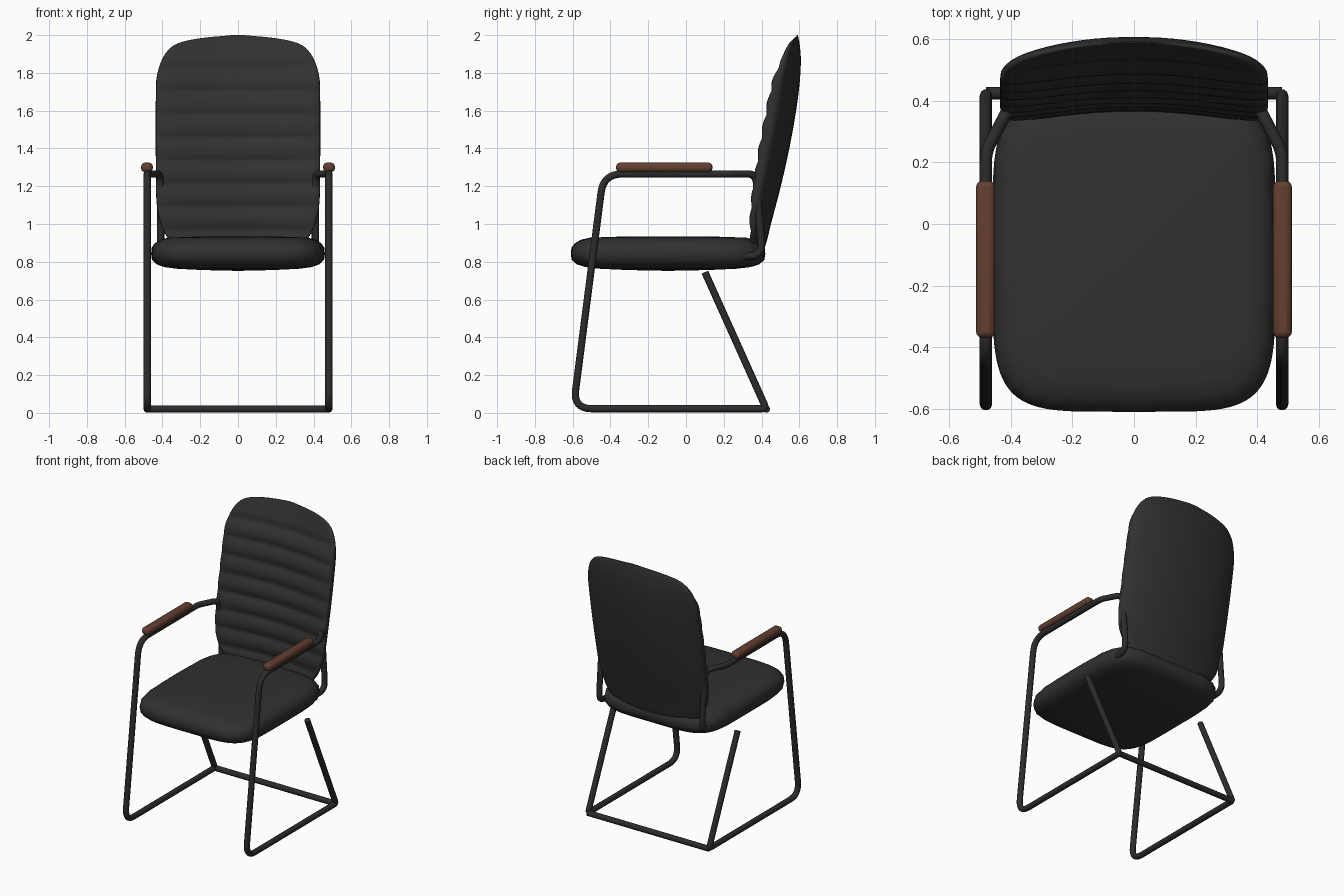
import bpy, bmesh, math
from mathutils import Vector

cube = bpy.data.objects.get("Cube")
if cube:
    bpy.data.objects.remove(cube, do_unlink=True)


def material(name, rgb):
    m = bpy.data.materials.new(name)
    m.use_nodes = True
    m.diffuse_color = (*rgb, 1)
    m.node_tree.nodes["Principled BSDF"].inputs["Base Color"].default_value = (*rgb, 1)
    return m


LEATHER = material("black leather", (0.03, 0.03, 0.03))
METAL = material("black metal", (0.025, 0.025, 0.025))
WOOD = material("brown wood", (0.125, 0.05, 0.03))


def finish(obj, mat, angle=50):
    obj.data.materials.append(mat)
    bpy.ops.object.select_all(action='DESELECT')
    obj.select_set(True)
    bpy.context.view_layer.objects.active = obj
    if obj.type == 'CURVE':
        bpy.ops.object.convert(target='MESH')
        obj = bpy.context.object
    bpy.ops.object.shade_smooth_by_angle(angle=math.radians(angle))


def loft(name, rings, mat):
    """Skin a stack of closed rings and cap both ends."""
    bm = bmesh.new()
    rows = [[bm.verts.new(p) for p in ring] for ring in rings]
    n = len(rows[0])
    for a, b in zip(rows, rows[1:]):
        for i in range(n):
            j = (i + 1) % n
            bm.faces.new((a[i], a[j], b[j], b[i]))
    bm.faces.new(rows[0][::-1])
    bm.faces.new(rows[-1])
    bmesh.ops.recalc_face_normals(bm, faces=bm.faces)
    mesh = bpy.data.meshes.new(name)
    bm.to_mesh(mesh)
    bm.free()
    obj = bpy.data.objects.new(name, mesh)
    bpy.context.collection.objects.link(obj)
    finish(obj, mat)


def spline(table, t):
    """Smooth interpolation through (position, value) pairs."""
    def slope(i):
        a, b = table[max(i - 1, 0)], table[min(i + 1, len(table) - 1)]
        return (b[1] - a[1]) / (b[0] - a[0])
    k = 0
    while k < len(table) - 2 and t > table[k + 1][0]:
        k += 1
    (t0, v0), (t1, v1) = table[k], table[k + 1]
    h = t1 - t0
    u = min(max((t - t0) / h, 0), 1)
    return (v0 * (1 + 2 * u) * (1 - u) ** 2 + h * slope(k) * u * (1 - u) ** 2
            + v1 * u * u * (3 - 2 * u) + h * slope(k + 1) * u * u * (u - 1))


def power(v, p):
    return math.copysign(abs(v) ** p, v)


def tube(name, corners, radius=0.02):
    """Round tube through (x, y, z, bend size) corners."""
    pts = []
    for i, c in enumerate(corners):
        p, d = Vector(c[:3]), c[3]
        if d == 0:
            pts.append(p)
            continue
        a = p + (Vector(corners[i - 1][:3]) - p).normalized() * d
        b = p + (Vector(corners[i + 1][:3]) - p).normalized() * d
        for s in range(9):
            u = s / 8
            pts.append(a * (1 - u) ** 2 + p * 2 * u * (1 - u) + b * u * u)
    curve = bpy.data.curves.new(name, 'CURVE')
    curve.dimensions = '3D'
    curve.bevel_depth = radius
    curve.bevel_resolution = 3
    curve.use_fill_caps = True
    line = curve.splines.new('POLY')
    line.points.add(len(pts) - 1)
    for point, p in zip(line.points, pts):
        point.co = (*p, 1)
    obj = bpy.data.objects.new(name, curve)
    bpy.context.collection.objects.link(obj)
    finish(obj, METAL)


# Seat cushion: superellipse outline, rounded rim with slight puckers
SEAT = [(0.02, 0.752), (0.4, 0.756), (0.7, 0.763), (0.85, 0.772), (0.94, 0.787),
        (0.985, 0.81), (1, 0.842), (0.988, 0.875), (0.955, 0.897), (0.9, 0.916),
        (0.8, 0.928), (0.5, 0.933), (0.02, 0.934)]
rings = []
for s, z in SEAT:
    ring = []
    for i in range(96):
        a = math.tau * i / 96
        r = s * (1 + (0.005 * math.cos(24 * a) if 0.95 < s < 0.99 else 0))
        ring.append((0.46 * r * power(math.cos(a), 0.4),
                     -0.095 + 0.515 * r * power(math.sin(a), 0.4), z))
    rings.append(ring)
loft("seat_cushion", rings, LEATHER)

# Backrest: half width, front depth and rear depth by height
WIDTH = [(0.81, 0.12), (0.83, 0.24), (0.86, 0.31), (0.93, 0.375), (1.0, 0.408),
         (1.1, 0.43), (1.3, 0.435), (1.7, 0.435), (1.78, 0.43), (1.86, 0.407),
         (1.92, 0.37), (1.96, 0.31), (1.985, 0.19), (2.0, 0.03)]
FRONT = [(0.81, 0.385), (0.86, 0.368), (1.0, 0.367), (1.25, 0.39), (1.5, 0.43),
         (1.75, 0.485), (1.9, 0.548), (2.0, 0.588)]
REAR = [(0.81, 0.395), (0.9, 0.425), (1.0, 0.45), (1.2, 0.502), (1.4, 0.547),
        (1.6, 0.583), (1.75, 0.602), (1.87, 0.608), (1.95, 0.602), (2.0, 0.592)]
PITCH = 0.123
heights = [0.81 + 1.15 * i / 90 for i in range(90)] + [1.96 + 0.005 * i for i in range(9)]
rings = []
for z in heights:
    w, f, b = (spline(t, z) for t in (WIDTH, FRONT, REAR))
    groove = 1 - abs(math.sin(math.pi * (z - 0.965) / PITCH))
    groove *= 0.018 * min(1, max(0, (1.93 - z) / 0.08))
    ring = []
    for i in range(56):
        a = math.tau * i / 56
        x = w * power(math.cos(a), 0.75)
        side = power(math.sin(a), 0.6)
        y = (f + b) / 2 + (b - f) / 2 * side - 0.042 * (x / 0.35) ** 2
        ring.append((x, y + groove * max(0, -side), z))
    rings.append(ring)
loft("backrest", rings, LEATHER)

# Tubular frame sides and wooden arm pads
for label, s in (("left", 1), ("right", -1)):
    x, inner = 0.481 * s, 0.41 * s
    tube(label + "_side_frame", [
        (x, 0.1, 0.745, 0), (x, 0.425, 0.022, 0.025), (x, -0.597, 0.022, 0.1),
        (x, -0.437, 1.265, 0.1), (x, 0.235, 1.265, 0.03), (inner, 0.37, 1.265, 0.05),
        (inner, 0.405, 0.83, 0.07), (inner, 0.2, 0.83, 0)])
    bpy.ops.mesh.primitive_cube_add(size=1, location=(0.482 * s, -0.115, 1.3))
    pad = bpy.context.object
    pad.name = label + "_arm_pad"
    pad.scale = (0.062, 0.51, 0.05)
    bpy.ops.object.transform_apply(location=False, rotation=False, scale=True)
    bevel = pad.modifiers.new("rounding", 'BEVEL')
    bevel.width = 0.02
    bevel.segments = 3
    finish(pad, WOOD)

# Rear floor bar
tube("rear_floor_bar", [(-0.481, 0.425, 0.02, 0), (0.481, 0.425, 0.02, 0)])
